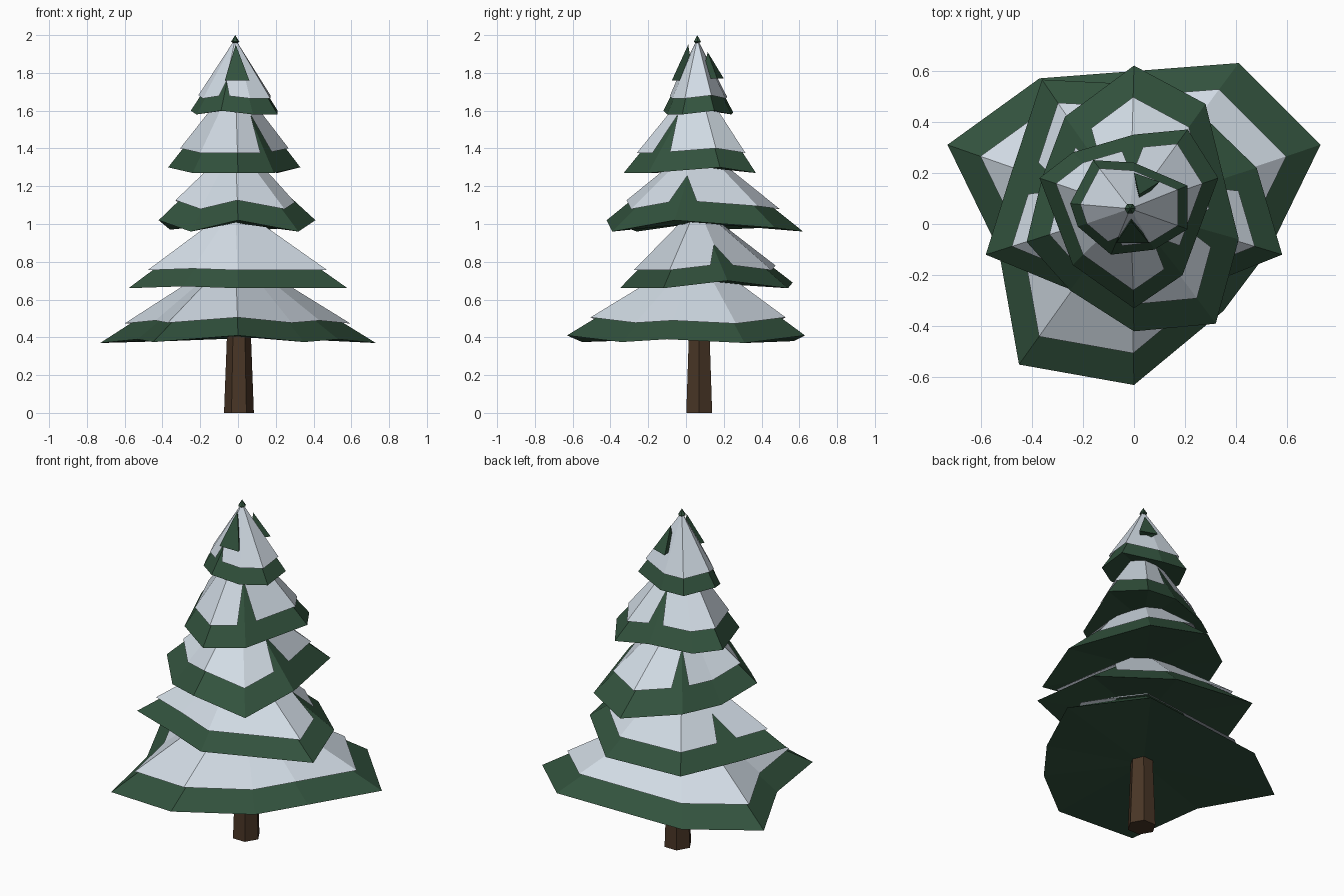
import bpy, bmesh, math
from mathutils import Vector

if "Cube" in bpy.data.objects:
    bpy.data.objects.remove(bpy.data.objects["Cube"])


def material(name, rgb):
    m = bpy.data.materials.new(name)
    m.diffuse_color = (*rgb, 1)
    m.use_nodes = True
    m.node_tree.nodes["Principled BSDF"].inputs["Base Color"].default_value = m.diffuse_color
    return m


GREEN = material("needle green", (0.032, 0.085, 0.047))
SNOW = material("snow", (0.64, 0.71, 0.78))
BARK = material("bark brown", (0.066, 0.036, 0.019))


def add_object(name, bm, mat):
    mesh = bpy.data.meshes.new(name)
    bm.to_mesh(mesh)
    bm.free()
    mesh.materials.append(mat)
    obj = bpy.data.objects.new(name, mesh)
    bpy.context.collection.objects.link(obj)
    return obj


def fan(name, rim, top, mat, under=None):
    """Cone of flat facets from a rim to a top point, optionally closed below."""
    bm = bmesh.new()
    ring = [bm.verts.new(p) for p in rim]
    tip = bm.verts.new(top)
    low = bm.verts.new(under) if under is not None else None
    for a, b in zip(ring, ring[1:] + ring[:1]):
        bm.faces.new((a, b, tip))
        if low:
            bm.faces.new((b, a, low))
    return add_object(name, bm, mat)


def branch_tier(number, rim, top_z, cover, notches):
    """Jagged green skirt with a snow cover; notches bare some of its ridges."""
    rim = [Vector(p) for p in rim]
    top = Vector((-0.015, 0.06, top_z))
    base = sum((p.z for p in rim)) / len(rim)
    fan(f"branches_{number}", rim, top, GREEN, (-0.015, 0.06, base + 0.02))
    lift = Vector((0, 0, 0.02))
    snow = []
    n = len(rim)
    for i, p in enumerate(rim):
        if i in notches:
            before = p.lerp(rim[i - 1], 0.22)
            after = p.lerp(rim[(i + 1) % n], 0.22)
            points = [(before, cover), (p, notches[i]), (after, cover)]
        else:
            points = [(p, cover)]
        snow += [top.lerp(q, f) + lift for q, f in points]
    fan(f"snow_{number}", snow, top + lift, SNOW)


# Trunk: tapered hexagonal post
bm = bmesh.new()
bmesh.ops.create_cone(bm, cap_ends=True, segments=6, radius1=0.079,
                      radius2=0.06, depth=0.5)
for v in bm.verts:
    x, y = v.co.x, v.co.y
    v.co = (-y * 1.0 + 0.005, x + 0.07, v.co.z + 0.25)
add_object("trunk", bm, BARK)

# Branch tiers, counter-clockwise rims from the bottom up
branch_tier(1, [
    (0.41, 0.63, 0.41), (-0.37, 0.57, 0.38), (-0.73, 0.31, 0.37),
    (-0.53, -0.10, 0.39), (-0.45, -0.55, 0.375), (0, -0.63, 0.41),
    (0.35, -0.34, 0.375), (0.53, -0.10, 0.39), (0.73, 0.31, 0.37),
], 0.83, 0.82, {})
branch_tier(2, [
    (0.15, 0.54, 0.66), (-0.36, 0.565, 0.69), (-0.48, 0.20, 0.67),
    (-0.58, -0.12, 0.66), (-0.29, -0.24, 0.67), (0, -0.35, 0.66),
    (0.58, -0.12, 0.66), (0.48, 0.22, 0.70),
], 1.08, 0.82, {2: 0.55, 7: 0.55})
branch_tier(3, [
    (0, 0.62, 0.96), (-0.27, 0.42, 0.98), (-0.36, 0.18, 0.97),
    (-0.42, -0.07, 1.02), (-0.25, -0.26, 0.96), (0, -0.42, 1.02),
    (0.32, -0.39, 0.96), (0.41, -0.06, 1.02), (0.28, 0.47, 0.98),
], 1.41, 0.78, {1: 0.42, 7: 0.45})
branch_tier(4, [
    (0.21, 0.37, 1.27), (0, 0.35, 1.30), (-0.24, 0.28, 1.28),
    (-0.37, 0.18, 1.30), (-0.24, -0.16, 1.27), (0, -0.33, 1.27),
    (0.19, -0.20, 1.27), (0.33, 0.18, 1.30),
], 1.75, 0.82, {1: 0.45, 6: 0.40})
branch_tier(5, [
    (0, 0.24, 1.58), (-0.16, 0.25, 1.59), (-0.25, 0.08, 1.60),
    (-0.22, -0.01, 1.58), (-0.09, -0.12, 1.60), (0.08, -0.10, 1.58),
    (0.21, -0.02, 1.58), (0.21, 0.15, 1.60),
], 1.96, 0.83, {4: 0.62})

# Green sprigs poking through the top snow
fan("front_sprig", [(-0.07, -0.075, 1.76), (0.06, -0.075, 1.76), (-0.01, 0.04, 1.76)],
    (-0.012, 0.012, 1.95), GREEN, (-0.01, 0.0, 1.77))
fan("back_sprig", [(0.10, 0.165, 1.77), (0.0, 0.20, 1.77), (0.02, 0.08, 1.77)],
    (0.02, 0.115, 1.91), GREEN, (0.03, 0.14, 1.78))

# Bare green tip
tip_rim = [(-0.015 + 0.022 * math.cos(k * math.tau / 6),
            0.06 + 0.022 * math.sin(k * math.tau / 6), 1.965) for k in range(6)]
fan("tree_tip", tip_rim, (-0.015, 0.06, 2.0), GREEN, (-0.015, 0.06, 1.95))
